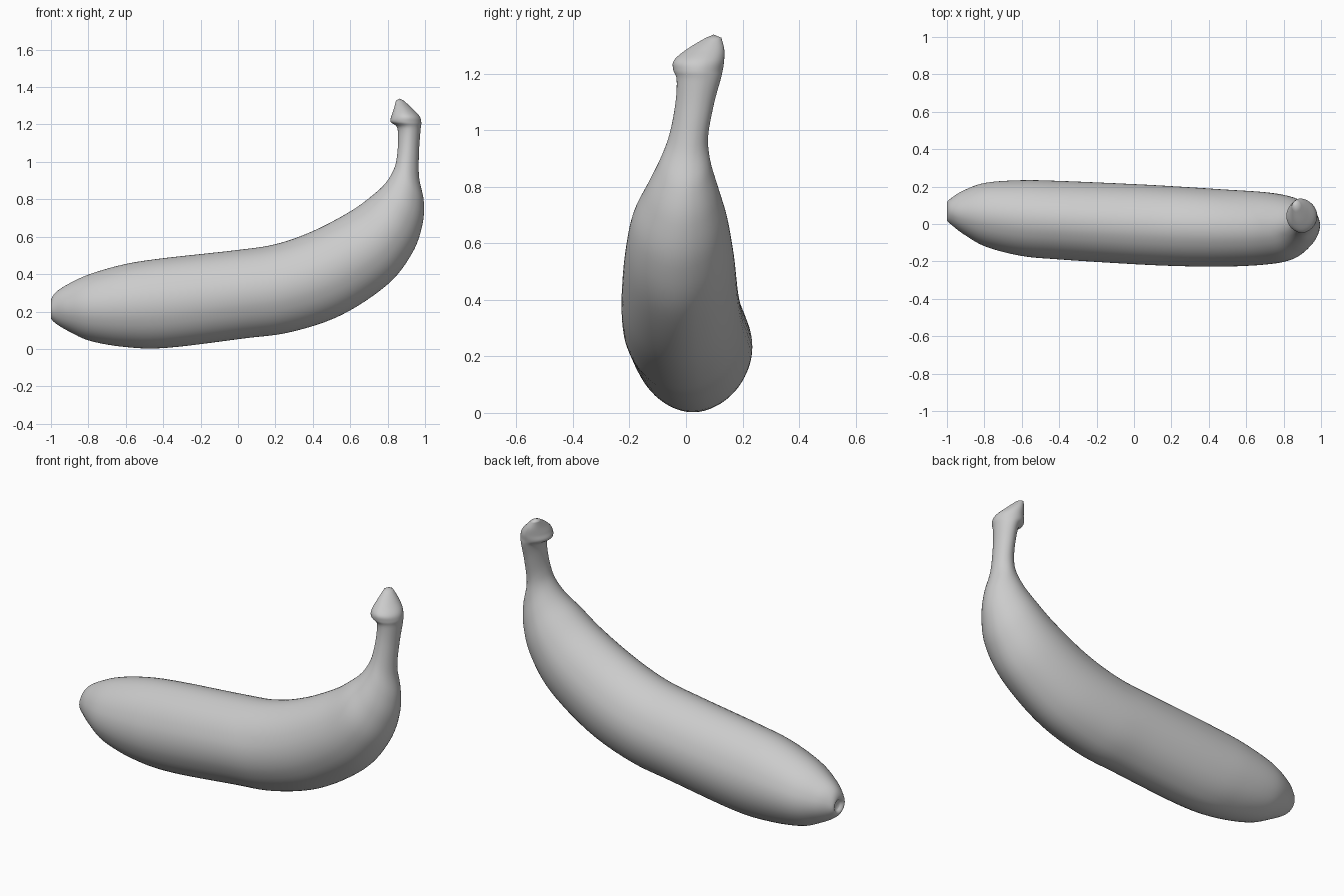
import bpy
import bmesh
import math

# Stations along the fruit: inner edge x, z, outer edge x, z, y low, y high
STATIONS = [
    (-0.985, 0.235, -0.985, 0.185, 0.045, 0.095),
    (-1.000, 0.255, -1.000, 0.165, 0.020, 0.115),
    (-0.980, 0.297, -0.970, 0.133, -0.005, 0.140),
    (-0.920, 0.340, -0.900, 0.092, -0.055, 0.180),
    (-0.800, 0.397, -0.790, 0.043, -0.120, 0.220),
    (-0.610, 0.452, -0.600, 0.010, -0.170, 0.234),
    (-0.400, 0.485, -0.380, 0.006, -0.190, 0.230),
    (-0.020, 0.527, 0.030, 0.056, -0.215, 0.213),
    (0.200, 0.560, 0.280, 0.090, -0.225, 0.200),
    (0.400, 0.630, 0.550, 0.180, -0.228, 0.185),
    (0.600, 0.735, 0.800, 0.345, -0.217, 0.170),
    (0.720, 0.822, 0.930, 0.510, -0.193, 0.148),
    (0.790, 0.888, 0.985, 0.660, -0.143, 0.117),
    (0.833, 0.960, 0.993, 0.790, -0.095, 0.088),
    (0.850, 1.030, 0.968, 0.920, -0.060, 0.078),
    (0.856, 1.120, 0.968, 1.060, -0.038, 0.098),
    (0.850, 1.185, 0.976, 1.170, -0.033, 0.122),
    (0.816, 1.215, 0.980, 1.210, -0.045, 0.130),
    (0.822, 1.250, 0.970, 1.245, -0.042, 0.135),
    (0.835, 1.290, 0.932, 1.285, 0.005, 0.135),
    (0.845, 1.328, 0.890, 1.325, 0.070, 0.125),
]
SIDES, STEPS = 64, 6


def spline(a, b, c, d, t):
    """Smooth interpolation from b to c."""
    return tuple(0.5 * (2 * q + (r - p) * t + (2 * p - 5 * q + 4 * r - s) * t * t
                        + (3 * q - p - 3 * r + s) * t ** 3)
                 for p, q, r, s in zip(a, b, c, d))


def section(st):
    """Rounded cross-section with faint ridges at top, bottom and sides."""
    tx, tz, bx, bz, lo, hi = st
    pts = []
    for i in range(SIDES):
        a = 2 * math.pi * i / SIDES
        k = 0.985 + 0.015 * abs(math.cos(2 * a)) ** 3 * (1 if math.cos(2 * a) ** 2 > 0.5 else 0.5)
        u, v = math.cos(a) * k, math.sin(a) * k
        pts.append(((tx + bx) / 2 + (tx - bx) / 2 * u,
                    (lo + hi) / 2 + (hi - lo) / 2 * v,
                    (tz + bz) / 2 + (tz - bz) / 2 * u))
    return pts


# Interpolated rings
n = len(STATIONS)
rows = []
for i in range(n - 1):
    a, d = STATIONS[max(i - 1, 0)], STATIONS[min(i + 2, n - 1)]
    rows += [spline(a, STATIONS[i], STATIONS[i + 1], d, j / STEPS) for j in range(STEPS)]
rows.append(STATIONS[-1])

# Lofted skin
bm = bmesh.new()
rings = [[bm.verts.new(p) for p in section(r)] for r in rows]
for r0, r1 in zip(rings, rings[1:]):
    for i in range(SIDES):
        j = (i + 1) % SIDES
        bm.faces.new((r0[i], r0[j], r1[j], r1[i]))

# Blossom end and stem end caps
for ring, tip in ((rings[0], (-0.980, 0.07, 0.21)), (rings[-1], (0.865, 0.098, 1.338))):
    c = bm.verts.new(tip)
    for i in range(SIDES):
        bm.faces.new((ring[i], ring[(i + 1) % SIDES], c))
bmesh.ops.recalc_face_normals(bm, faces=bm.faces)

mesh = bpy.data.meshes.new("banana")
bm.to_mesh(mesh)
bm.free()
mesh.shade_smooth()
banana = bpy.data.objects.new("banana", mesh)
bpy.context.collection.objects.link(banana)
